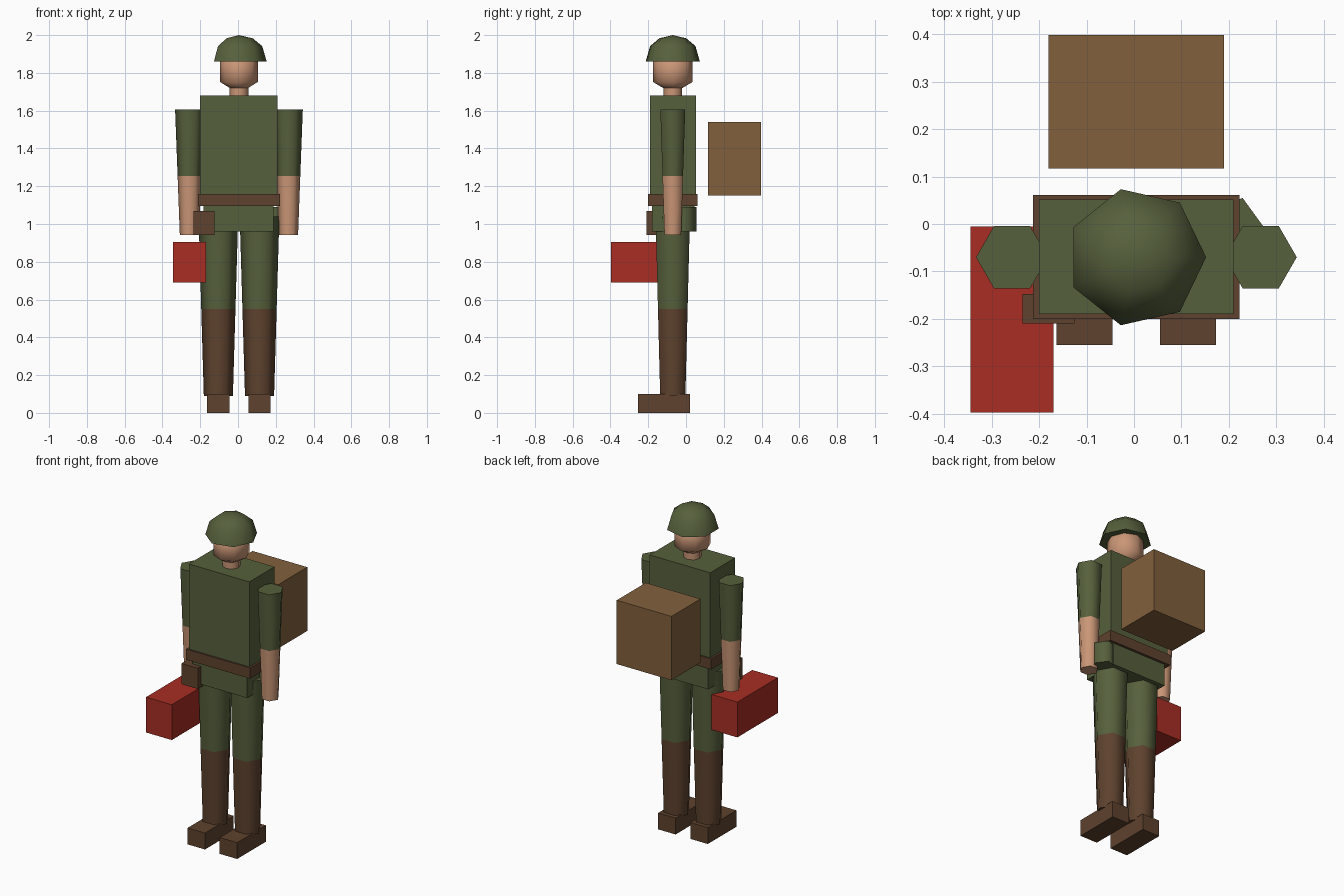
import bpy
import math

if "Cube" in bpy.data.objects:
    bpy.data.objects.remove(bpy.data.objects["Cube"], do_unlink=True)

CX, CY = 0.005, -0.07  # body axis


def srgb(value):
    value /= 255
    return value / 12.92 if value < 0.04 else ((value + 0.055) / 1.055) ** 2.4


def material(name, r, g, b):
    mat = bpy.data.materials.new(name)
    mat.use_nodes = True
    colour = (srgb(r), srgb(g), srgb(b), 1)
    mat.diffuse_color = colour
    mat.node_tree.nodes["Principled BSDF"].inputs["Base Color"].default_value = colour
    return mat


green = material("olive green", 86, 96, 60)
skin = material("skin", 202, 150, 118)
brown = material("dark brown leather", 94, 66, 46)
tan = material("tan canvas", 130, 96, 60)
red = material("red metal", 168, 45, 36)


def build(name, verts, faces, mats):
    mesh = bpy.data.meshes.new(name)
    mesh.from_pydata(verts, [], faces)
    for mat in mats:
        mesh.materials.append(mat)
    obj = bpy.data.objects.new(name, mesh)
    bpy.context.collection.objects.link(obj)
    return obj


def box(name, x, y, z, mat):
    """Box from its (low, high) range on each axis."""
    bpy.ops.mesh.primitive_cube_add(size=1, location=[sum(r) / 2 for r in (x, y, z)])
    obj = bpy.context.object
    obj.name = name
    obj.scale = [r[1] - r[0] for r in (x, y, z)]
    bpy.ops.object.transform_apply(location=False, rotation=False, scale=True)
    obj.data.materials.append(mat)
    return obj


def lathe(name, centre, profile, sides, mats, split=None, squash=1):
    """Turn a (radius, height) profile, bottom to top, into a capped solid.
    Faces below the split height take the second material."""
    verts, rings = [], []
    for radius, z in profile:
        count = sides if radius > 0 else 1
        rings.append(range(len(verts), len(verts) + count))
        for i in range(count):
            a = math.tau * i / sides
            verts.append((centre[0] + squash * radius * math.cos(a),
                          centre[1] + radius * math.sin(a), z))
    faces = []
    for low, high in zip(rings, rings[1:]):
        for i in range(sides):
            j = (i + 1) % sides
            quad = [low[i % len(low)], low[j % len(low)],
                    high[j % len(high)], high[i % len(high)]]
            faces.append(list(dict.fromkeys(quad)))
    if len(rings[0]) > 1:
        faces.append(list(reversed(rings[0])))
    if len(rings[-1]) > 1:
        faces.append(list(rings[-1]))
    obj = build(name, verts, faces, mats)
    if split is not None:
        for face in obj.data.polygons:
            face.material_index = int(face.center.z < split)
    bpy.ops.object.select_all(action="DESELECT")
    obj.select_set(True)
    bpy.context.view_layer.objects.active = obj
    bpy.ops.object.shade_smooth_by_angle(angle=math.radians(75))
    return obj


def limb(name, x, bottom, top, split, mats):
    """Tapered six-sided limb with a colour change at the split height."""
    t = (split - bottom[1]) / (top[1] - bottom[1])
    middle = (bottom[0] + t * (top[0] - bottom[0]), split)
    lathe(name, (x, CY), [bottom, middle, top], 6, mats, split)


# Head, neck and helmet
lathe("helmet", (CX, CY), [(0.147, 1.86), (0.123, 1.942), (0.073, 1.983), (0, 2.0)],
      7, [green])
lathe("head", (CX, CY), [(0, 1.69), (0.105, 1.752), (0.105, 1.868), (0, 1.93)],
      8, [skin], squash=0.95)
lathe("neck", (CX, CY), [(0.05, 1.66), (0.05, 1.76)], 8, [skin])

# Body
box("torso", (-0.2, 0.21), (-0.19, 0.052), (1.12, 1.68), green)
box("belt", (-0.213, 0.222), (-0.2, 0.061), (1.095, 1.16), brown)
box("hips", (-0.182, 0.188), (-0.18, 0.046), (0.96, 1.12), green)

# Arms, legs and shoes on both sides
for side, word in ((1, "left"), (-1, "right")):
    limb(word + "_arm", CX + side * 0.262, (0.051, 0.942), (0.076, 1.605),
         1.255, [green, skin])
    leg_x = CX + side * 0.109
    limb(word + "_leg", leg_x, (0.077, 0.09), (0.105, 1.04), 0.55, [green, brown])
    box(word + "_shoe", (leg_x - 0.059, leg_x + 0.059), (-0.255, 0.022), (0, 0.1), brown)

# Carried gear
box("backpack", (-0.18, 0.19), (0.117, 0.398), (1.15, 1.54), tan)
box("toolbox", (-0.344, -0.17), (-0.397, -0.005), (0.69, 0.906), red)
box("hip_pouch", (-0.235, -0.125), (-0.21, -0.147), (0.943, 1.07), brown)
lathe("canteen", (0.208, -0.01), [(0.068, 0.96), (0.068, 1.09)], 5, [green])
